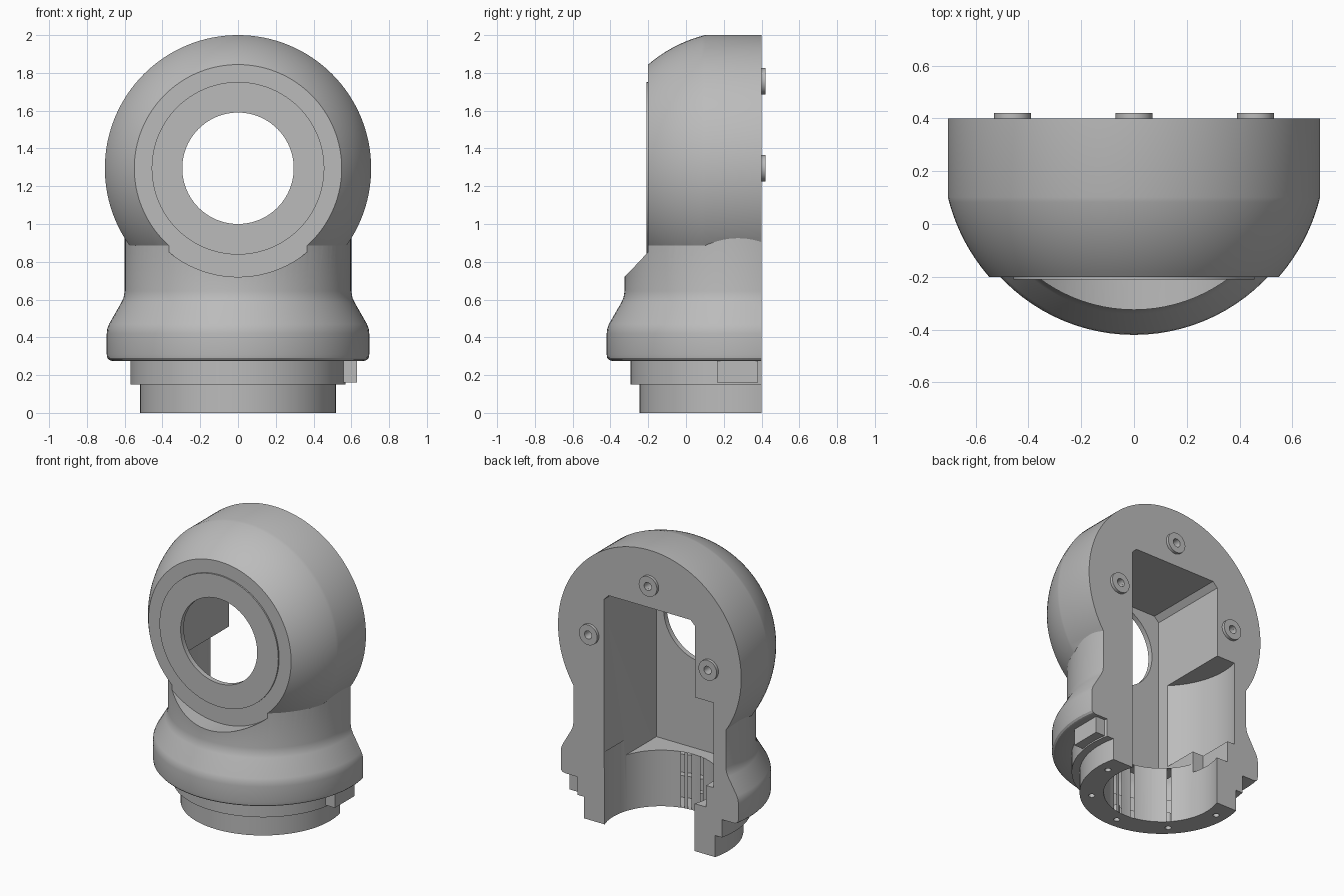
import bpy, bmesh
from math import cos, sin, pi, radians, sqrt
from mathutils import Matrix, Vector

if "Cube" in bpy.data.objects:
    bpy.data.objects.remove(bpy.data.objects["Cube"], do_unlink=True)

AXIS_Y = 0.275    # vertical axis of the turned base
HEAD_Z = 1.295    # height of the horizontal head axis
BACK = 0.4        # split plane
FACE = -0.2       # flat front of the head

grey = bpy.data.materials.new("cast grey")
grey.use_nodes = True
grey.diffuse_color = (0.5, 0.5, 0.5, 1)
grey.node_tree.nodes["Principled BSDF"].inputs["Base Color"].default_value = (0.5, 0.5, 0.5, 1)


def finish(name, bm):
    bmesh.ops.recalc_face_normals(bm, faces=bm.faces[:])
    mesh = bpy.data.meshes.new(name)
    bm.to_mesh(mesh)
    bm.free()
    mesh.materials.append(grey)
    obj = bpy.data.objects.new(name, mesh)
    bpy.context.collection.objects.link(obj)
    return obj


def lathe(name, profile, at, along_y=False, closed=False, steps=96):
    """Turn (radius, height) points about z, or about y."""
    bm = bmesh.new()
    verts = [bm.verts.new((r, 0, h)) for r, h in profile]
    pairs = list(zip(verts, verts[1:]))
    if closed:
        pairs.append((verts[-1], verts[0]))
    edges = [bm.edges.new(p) for p in pairs]
    bmesh.ops.spin(bm, geom=verts + edges, cent=(0, 0, 0), axis=(0, 0, 1),
                   angle=2 * pi, steps=steps, use_duplicate=False)
    bmesh.ops.remove_doubles(bm, verts=bm.verts[:], dist=1e-5)
    turn = Matrix.Rotation(-pi / 2, 4, 'X') if along_y else Matrix()
    bm.transform(Matrix.Translation(at) @ turn)
    return finish(name, bm)


def rod(name, r, h0, h1, at, along_y=False, steps=96):
    return lathe(name, [(0, h0), (r, h0), (r, h1), (0, h1)], at, along_y, steps=steps)


def tube(name, inner, outer, h0, h1, at, steps=96):
    return lathe(name, [(inner, h0), (outer, h0), (outer, h1), (inner, h1)],
                 at, True, True, steps)


def box(name, lo, hi):
    bm = bmesh.new()
    bmesh.ops.create_cube(bm, size=1)
    lo, hi = Vector(lo), Vector(hi)
    for v in bm.verts:
        v.co = (lo + hi) / 2 + v.co * (hi - lo)
    return finish(name, bm)


def prism(name, outline, y0, y1):
    """Extrude an (x, z) outline along y."""
    bm = bmesh.new()
    face = bm.faces.new([bm.verts.new((x, y0, z)) for x, z in outline])
    new = bmesh.ops.extrude_face_region(bm, geom=[face])["geom"]
    bmesh.ops.translate(bm, vec=(0, y1 - y0, 0),
                        verts=[g for g in new if isinstance(g, bmesh.types.BMVert)])
    return finish(name, bm)


def combine(target, tool, operation='DIFFERENCE'):
    mod = target.modifiers.new("combine", 'BOOLEAN')
    mod.operation, mod.solver, mod.object = operation, 'EXACT', tool
    bpy.context.view_layer.objects.active = target
    bpy.ops.object.modifier_apply(modifier=mod.name)
    bpy.data.objects.remove(tool, do_unlink=True)


base_axis = (0, AXIS_Y, 0)
head_axis = (0, 0, HEAD_Z)

# Turned base: spigot, ring, rounded flange and neck
body = lathe("housing_shell", [
    (0, 0), (0.52, 0), (0.52, 0.15), (0.57, 0.15), (0.57, 0.275), (0.665, 0.275),
    (0.682, 0.28), (0.692, 0.291), (0.695, 0.31), (0.695, 0.42), (0.692, 0.445),
    (0.683, 0.47), (0.617, 0.585), (0.606, 0.61), (0.6, 0.645), (0.6, 1.25), (0, 1.25)],
    base_axis)

# Domed head: a ball trimmed by a cylinder and a flat front
ball, drum = 0.726, 0.705
dome_end = AXIS_Y - sqrt(ball ** 2 - drum ** 2)
dome = []
for i in range(17):
    y = FACE + (dome_end - FACE) * i / 16
    dome.append((sqrt(ball ** 2 - (y - AXIS_Y) ** 2), y))
head = lathe("head", [(0, FACE)] + dome + [(drum, 0.5), (0, 0.5)], head_axis, True, steps=128)
combine(body, head, 'UNION')

# Round relief in front of the head, then the split plane
combine(body, rod("relief", 0.575, -0.7, FACE, head_axis, True))
combine(body, box("split", (-1, BACK, -1), (1, 1, 3)))

# Inner chamber with chamfered top corners, front opening and base bore
w, top, floor, c = 0.35, 1.6, 0.39, 0.035
combine(body, prism("chamber", [(-w, floor), (w, floor), (w, top - c), (w - c, top),
                                (c - w, top), (-w, top - c)], -0.175, 0.6))
combine(body, rod("opening", 0.295, -0.5, 0.2, head_axis, True))
combine(body, rod("bore", 0.368, -0.1, 0.5, base_axis))

# Curved side pocket and the step below it
pocket = rod("pocket", 0.506, 0.48, 1.07, base_axis)
combine(pocket, box("pocket_limit", (-0.3, -1, 0), (1, 2, 2)))
combine(body, pocket)
combine(body, box("step", (-0.435, 0.16, 0.33), (-0.3, 0.6, 0.5)))

# Screw holes under the base
for i in range(5):
    a = pi + i * pi / 4
    at = (0.445 * cos(a), AXIS_Y + 0.445 * sin(a), 0)
    combine(body, rod("screw_hole", 0.02, -0.05, 0.1, at, steps=16))

# Locating bosses on the split face
bosses = []
for side, z in (("left", HEAD_Z), ("top", HEAD_Z + 0.46), ("right", HEAD_Z)):
    at = ({"left": 0.46, "top": 0, "right": -0.46}[side], 0, z)
    combine(body, rod("boss_hole", 0.028, 0.3, 0.5, at, True, steps=24))
    bosses.append(tube(side + "_boss", 0.028, 0.07, BACK - 0.002, 0.42, at, steps=32))

# Raised front ring and side key
ring = tube("front_ring", 0.295, 0.457, FACE - 0.01, FACE + 0.001, head_axis)
key = box("side_key", (0.5, 0.165, 0.16), (0.63, 0.38, 0.277))

# Smooth curved surfaces, keep edges sharp
bpy.ops.object.select_all(action='DESELECT')
for obj in [body, ring, key] + bosses:
    obj.select_set(True)
bpy.context.view_layer.objects.active = body
bpy.ops.object.shade_smooth_by_angle(angle=radians(28))
